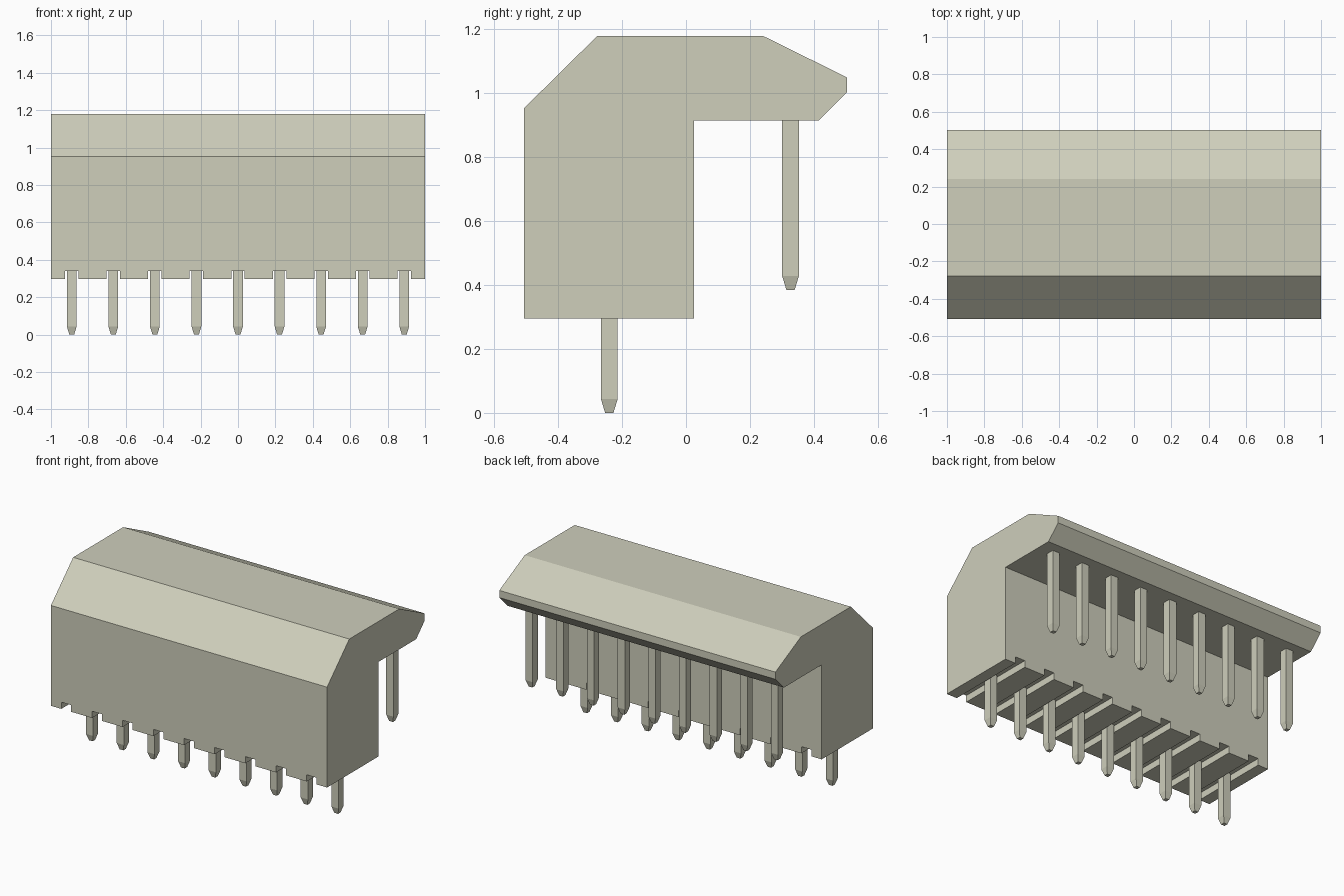
import bpy
import bmesh

cube = bpy.data.objects.get("Cube")
if cube:
    bpy.data.objects.remove(cube, do_unlink=True)

# Single plastic/metal tone
COLOR = (0.62, 0.62, 0.50, 1.0)
mat = bpy.data.materials.new("pale warm grey")
mat.use_nodes = True
mat.diffuse_color = COLOR
mat.node_tree.nodes["Principled BSDF"].inputs["Base Color"].default_value = COLOR

PIN_COUNT = 9
PITCH = 0.2222
PIN_X = [(i - (PIN_COUNT - 1) / 2) * PITCH for i in range(PIN_COUNT)]


def finish(bm, name):
    """Turn a bmesh into a named, flat-shaded object."""
    bmesh.ops.recalc_face_normals(bm, faces=bm.faces)
    mesh = bpy.data.meshes.new(name)
    bm.to_mesh(mesh)
    bm.free()
    mesh.materials.append(mat)
    obj = bpy.data.objects.new(name, mesh)
    bpy.context.collection.objects.link(obj)
    return obj


def prism_x(bm, profile, x0, x1):
    """Extrude a (y, z) outline along x."""
    face = bm.faces.new([bm.verts.new((x0, y, z)) for y, z in profile])
    ext = bmesh.ops.extrude_face_region(bm, geom=[face])
    verts = [g for g in ext["geom"] if isinstance(g, bmesh.types.BMVert)]
    bmesh.ops.translate(bm, verts=verts, vec=(x1 - x0, 0, 0))


def pin(name, x, y, bottom, top):
    """Square pin with a tapered tip, built from stacked square rings."""
    bm = bmesh.new()
    rings = []
    for z, h in ((bottom, 0.013), (bottom + 0.043, 0.026), (top, 0.026)):
        rings.append([bm.verts.new((x + sx * h, y + sy * h, z))
                      for sx, sy in ((-1, -1), (1, -1), (1, 1), (-1, 1))])
    for a, b in zip(rings, rings[1:]):
        for i in range(4):
            j = (i + 1) % 4
            bm.faces.new((a[i], a[j], b[j], b[i]))
    bm.faces.new(rings[0])
    bm.faces.new(rings[-1])
    return finish(bm, name)


# Housing: hooked outline swept across the full width
bm = bmesh.new()
prism_x(bm, [(-0.507, 0.296), (0.025, 0.296), (0.025, 0.915), (0.415, 0.915),
             (0.503, 1.003), (0.503, 1.05), (0.24, 1.18), (-0.277, 1.18),
             (-0.507, 0.953)], -1.0, 1.0)
housing = finish(bm, "housing")

# Slots through the underside, one around each lower pin
bm = bmesh.new()
for x in PIN_X:
    prism_x(bm, [(-0.7, 0.2), (0.2, 0.2), (0.2, 0.34), (-0.7, 0.34)],
            x - 0.036, x + 0.036)
cutter = finish(bm, "slot_cutter")
cutter.hide_render = True

cut = housing.modifiers.new("slots", "BOOLEAN")
cut.operation = "DIFFERENCE"
cut.solver = "EXACT"
cut.object = cutter
bpy.context.view_layer.objects.active = housing
bpy.ops.object.modifier_apply(modifier=cut.name)
bpy.data.objects.remove(cutter, do_unlink=True)

# Two rows of pins
for n, x in enumerate(PIN_X, 1):
    pin(f"lower_pin_{n}", x, -0.24, 0.0, 0.345)
    pin(f"rear_pin_{n}", x, 0.327, 0.385, 0.92)
